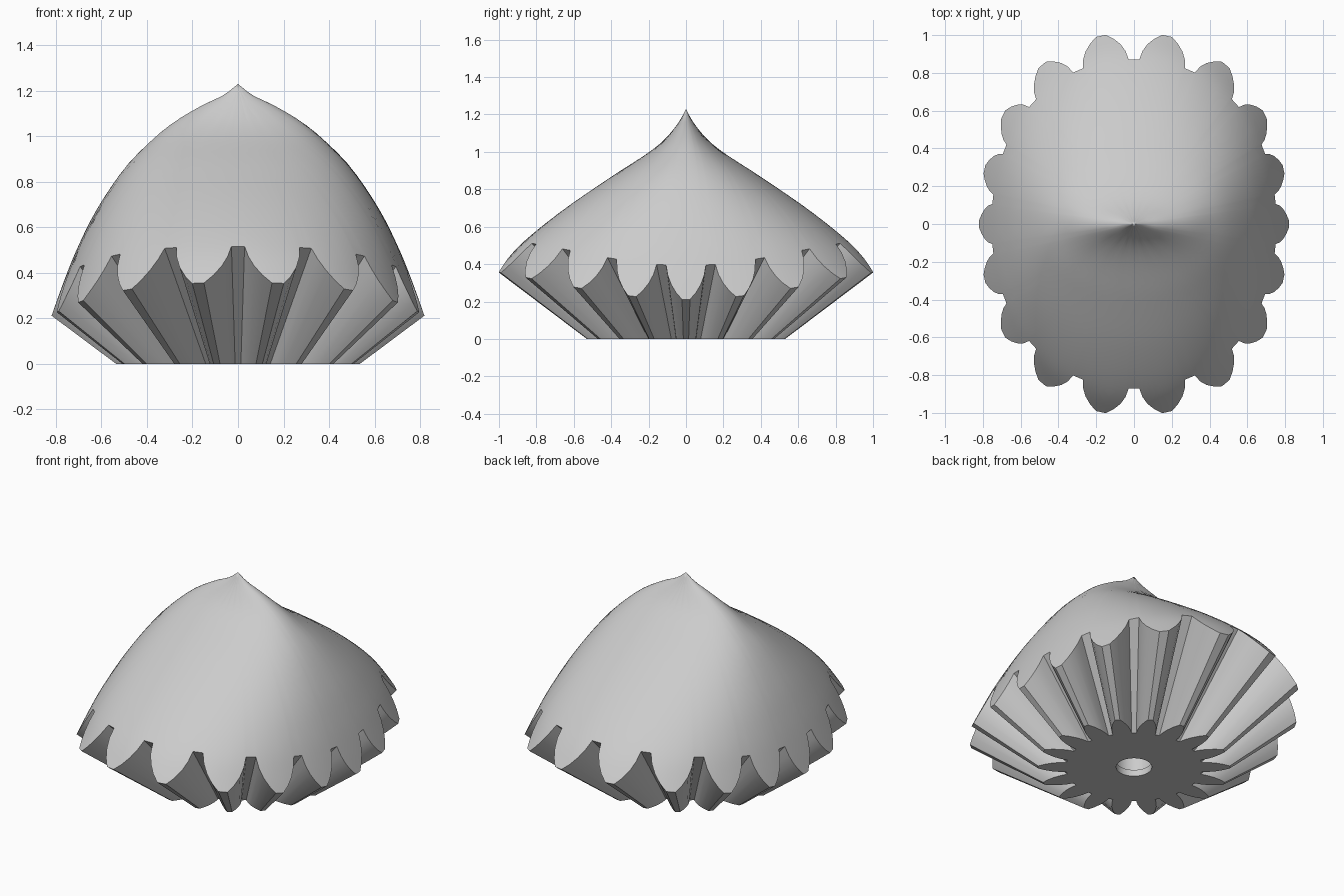
import bpy, bmesh
from math import sin, cos, radians

if "Cube" in bpy.data.objects:
    bpy.data.objects.remove(bpy.data.objects["Cube"], do_unlink=True)

grey = bpy.data.materials.new("plain grey")
grey.use_nodes = True
colour = (0.6, 0.6, 0.6, 1)
grey.diffuse_color = colour
grey.node_tree.nodes["Principled BSDF"].inputs["Base Color"].default_value = colour

TEETH = 18
APEX = 0.4        # depth of the point below the base where all tooth lines meet
TOP = 1.23
POWER = 2.15      # fullness of the oval cross-sections
RINGS = 28

# Dome half-widths across x and y at each height
HEIGHT = [0.1, 0.21, 0.35, 0.5, 0.68, 0.87, 1.0, 1.07, 1.14, 1.18, TOP]
HALF_X = [0.86, 0.82, 0.77, 0.71, 0.62, 0.49, 0.36, 0.27, 0.15, 0.065, 0]
HALF_Y = [1.22, 1.13, 1.02, 0.89, 0.67, 0.395, 0.195, 0.11, 0.052, 0.025, 0]

# One tooth flank: degrees from the valley centre, and spread per unit height
FLANK = [(1.9, 0.952), (2.8, 1.05), (4.3, 1.15), (6.3, 1.25), (8.5, 1.34)]


def smooth_value(values, z):
    """Cubic interpolation of a half-width at height z."""
    last = len(HEIGHT) - 1
    i = max(j for j in range(last) if HEIGHT[j] <= z or j == 0)

    def slope(j):
        lo, hi = max(j - 1, 0), min(j + 1, last)
        return (values[hi] - values[lo]) / (HEIGHT[hi] - HEIGHT[lo])

    h = HEIGHT[i + 1] - HEIGHT[i]
    t = (z - HEIGHT[i]) / h
    u = 1 - t
    value = (u * u * (1 + 2 * t) * values[i] + t * u * u * h * slope(i)
             + t * t * (1 + 2 * u) * values[i + 1] - t * t * u * h * slope(i + 1))
    return max(value, 1e-4)


def dome_point(angle, spread):
    """Where a line from the lower apex meets the dome."""
    cx, cy = spread * cos(angle), spread * sin(angle)
    lo, hi = APEX + HEIGHT[0], APEX + TOP
    for _ in range(26):
        s = (lo + hi) / 2
        z = s - APEX
        fill = ((abs(cx) * s / smooth_value(HALF_X, z)) ** POWER
                + (abs(cy) * s / smooth_value(HALF_Y, z)) ** POWER)
        if fill < 1:
            lo = s
        else:
            hi = s
    return cx * lo, cy * lo, lo - APEX


# Toothed outline all the way round
pitch = 360 / TEETH
outline = []
for tooth in range(TEETH):
    start = pitch * (tooth + 0.5)
    outline += [(radians(start + off), k) for off, k in FLANK]
    outline += [(radians(start + pitch - off), k) for off, k in reversed(FLANK)]

bm = bmesh.new()


def bridge(ring_a, ring_b):
    n = len(ring_a)
    for i in range(n):
        j = (i + 1) % n
        bm.faces.new((ring_a[i], ring_a[j], ring_b[j], ring_b[i]))


def fan(tip, ring):
    for i in range(len(ring)):
        bm.faces.new((tip, ring[i], ring[(i + 1) % len(ring)]))


def circle(radius, z):
    return [bm.verts.new((radius * cos(a), radius * sin(a), z)) for a, k in outline]


# Domed top
rings = []
for r in range(1, RINGS + 1):
    t = (r / RINGS) ** 1.5
    rings.append([bm.verts.new(dome_point(a, k * t)) for a, k in outline])
fan(bm.verts.new((0, 0, TOP)), rings[0])
for inner, outer in zip(rings, rings[1:]):
    bridge(inner, outer)

# Tapering teeth, flat base, and the stepped bore
rings = [rings[-1],
         [bm.verts.new((APEX * k * cos(a), APEX * k * sin(a), 0)) for a, k in outline],
         circle(0.1, 0), circle(0.1, 0.04), circle(0.108, 0.04), circle(0.108, 0.5)]
for upper, lower in zip(rings, rings[1:]):
    bridge(upper, lower)
fan(bm.verts.new((0, 0, 0.5)), rings[-1])

bmesh.ops.recalc_face_normals(bm, faces=bm.faces)
mesh = bpy.data.meshes.new("oval_bevel_gear")
bm.to_mesh(mesh)
bm.free()
mesh.materials.append(grey)

gear = bpy.data.objects.new("oval_bevel_gear", mesh)
bpy.context.collection.objects.link(gear)
bpy.ops.object.select_all(action="DESELECT")
gear.select_set(True)
bpy.context.view_layer.objects.active = gear
bpy.ops.object.shade_smooth_by_angle(angle=radians(25))
